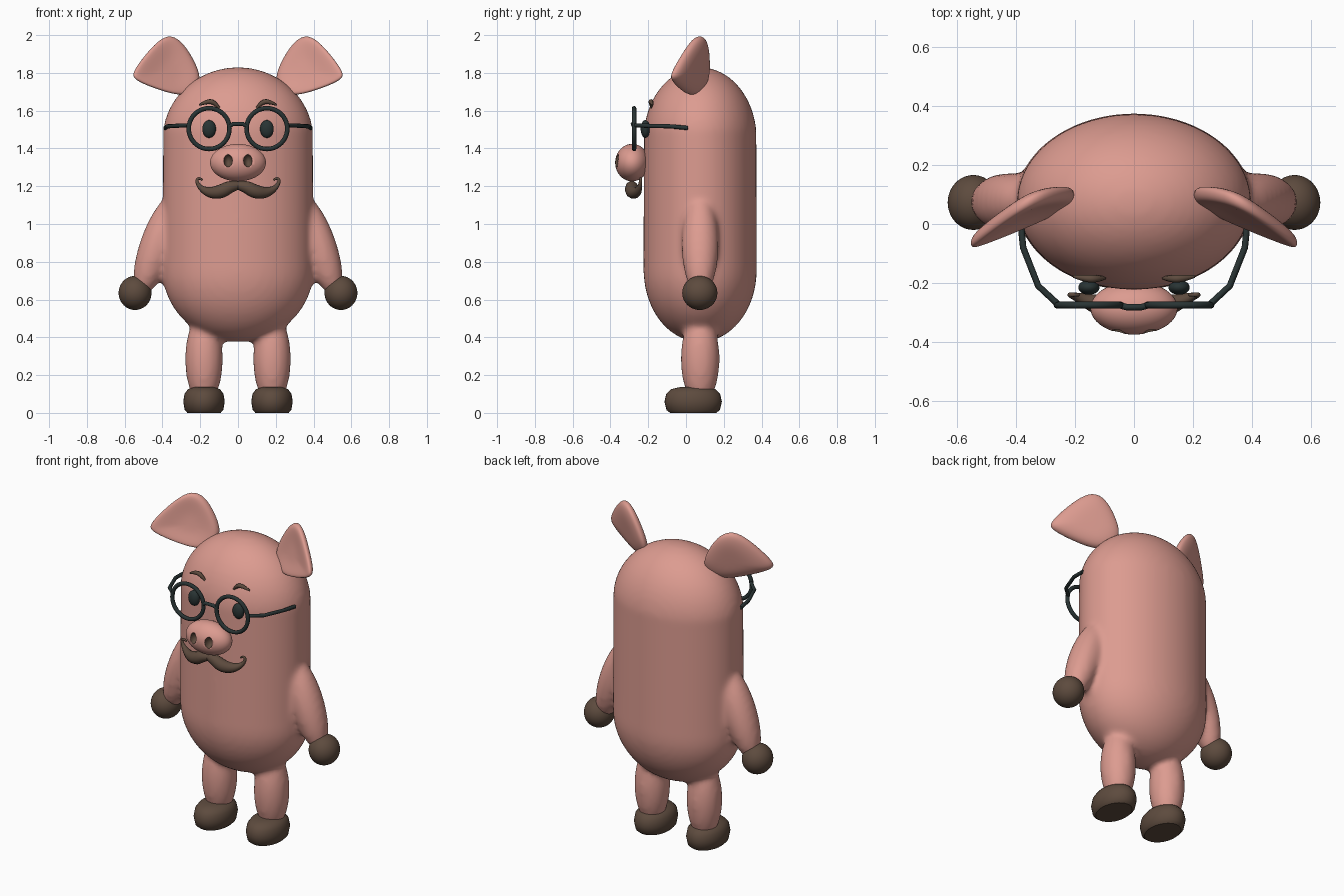
import bpy, bmesh, math
from mathutils import Matrix, Vector

if "Cube" in bpy.data.objects:
    bpy.data.objects.remove(bpy.data.objects["Cube"], do_unlink=True)


def material(name, rgb):
    m = bpy.data.materials.new(name)
    m.use_nodes = True
    m.diffuse_color = (*rgb, 1)
    m.node_tree.nodes["Principled BSDF"].inputs["Base Color"].default_value = (*rgb, 1)
    return m


PINK = material("pink skin", (0.72, 0.33, 0.28))
BROWN = material("dark brown", (0.11, 0.07, 0.048))
DARK = material("dark slate", (0.022, 0.034, 0.034))
MID_Y = 0.075
SIDES = (("left", 1), ("right", -1))


def add_object(name, data, mat):
    ob = bpy.data.objects.new(name, data)
    bpy.context.collection.objects.link(ob)
    data.materials.append(mat)
    return ob


def mesh_object(name, bm, mat):
    bmesh.ops.recalc_face_normals(bm, faces=bm.faces)
    for f in bm.faces:
        f.smooth = True
    me = bpy.data.meshes.new(name)
    bm.to_mesh(me)
    bm.free()
    return add_object(name, me, mat)


def ball(bm, centre, size, tilt=0):
    mat = (Matrix.Translation(centre) @ Matrix.Rotation(tilt, 4, 'Y')
           @ Matrix.Diagonal((*size, 1)))
    return bmesh.ops.create_uvsphere(bm, u_segments=48, v_segments=24, radius=1, matrix=mat)["verts"]


def ball_object(name, centre, size, mat):
    bm = bmesh.new()
    ball(bm, centre, size)
    return mesh_object(name, bm, mat)


def tube(name, points, radius, mat, side=1, radii=None, kind='POLY', res=2):
    cu = bpy.data.curves.new(name, 'CURVE')
    cu.dimensions = '3D'
    cu.bevel_depth = radius
    cu.bevel_resolution = res
    cu.use_fill_caps = True
    sp = cu.splines.new(kind)
    sp.points.add(len(points) - 1)
    for i, (x, y, z) in enumerate(points):
        sp.points[i].co = (x * side, y, z, 1)
        sp.points[i].radius = radii[i] if radii else 1
    if kind == 'NURBS':
        sp.order_u = 3
        sp.use_endpoint_u = True
        sp.resolution_u = 6
    sp.use_smooth = True
    return add_object(name, cu, mat)


# Body: a stretched capsule with arms and legs blended into it
bm = bmesh.new()
for v in ball(bm, (0, 0, 0), (0.4, 0.3, 0.38)):
    v.co.y += MID_Y
    v.co.z += 1.45 if v.co.z > 0.001 else 0.755
for _, s in SIDES:
    ball(bm, (s * 0.425, MID_Y, 0.89), (0.094, 0.098, 0.285), -s * 0.338)
    ball(bm, (s * 0.18, MID_Y, 0.285), (0.1, 0.103, 0.245))
body = mesh_object("body", bm, PINK)
mod = body.modifiers.new("blend", 'REMESH')
mod.mode = 'VOXEL'
mod.voxel_size = 0.016
mod.use_smooth_shade = True
mod = body.modifiers.new("soften", 'SMOOTH')
mod.factor = 0.5
mod.iterations = 10

# Hands and flat-soled feet
FOOT = [(0.8, 0), (0.93, 0.015), (1, 0.06), (0.94, 0.1), (0.78, 0.125), (0.45, 0.137)]
for label, s in SIDES:
    ball_object(label + "_hand", (s * 0.545, 0.073, 0.635), (0.087, 0.093, 0.09), BROWN)
    bm = bmesh.new()
    n = 32
    rings = [[bm.verts.new((s * 0.18 + 0.11 * r * math.cos(math.tau * i / n),
                            0.038 + 0.152 * r * math.sin(math.tau * i / n), z))
              for i in range(n)] for r, z in FOOT]
    for a, b in zip(rings, rings[1:]):
        for i in range(n):
            bm.faces.new((a[i], a[(i + 1) % n], b[(i + 1) % n], b[i]))
    bm.faces.new(rings[0])
    bm.faces.new(rings[-1])
    foot = mesh_object(label + "_foot", bm, BROWN)
    foot.data.polygons[len(foot.data.polygons) - 2].use_smooth = False

# Ears: a leaf outline on a tilted plane, domed behind and dished in front
EAR = [(0.19, 1.77), (0.225, 1.86), (0.285, 1.96), (0.355, 2.01), (0.425, 1.975),
       (0.5, 1.89), (0.565, 1.8), (0.555, 1.765), (0.48, 1.73), (0.38, 1.695),
       (0.29, 1.675), (0.22, 1.7)]
# each layer: scale about the middle, push along y
LAYERS = [(0.3, -0.01), (0.7, -0.022), (0.95, -0.026), (1.0, 0), (0.93, 0.025),
          (0.65, 0.042), (0.3, 0.045)]
cx, cz = 0.36, 1.81
for label, s in SIDES:
    bm = bmesh.new()
    rings = []
    for k, push in LAYERS:
        ring = []
        for x, z in EAR:
            px, pz = cx + (x - cx) * k, cz + (z - cz) * k
            py = 0.105 - 0.48 * (px - 0.2) + 0.22 * (pz - 1.78) + push
            ring.append(bm.verts.new((s * px, py, pz)))
        rings.append(ring)
    n = len(EAR)
    for a, b in zip(rings, rings[1:]):
        for i in range(n):
            bm.faces.new((a[i], a[(i + 1) % n], b[(i + 1) % n], b[i]))
    bm.faces.new(rings[0])
    bm.faces.new(rings[-1])
    ear = mesh_object(label + "_ear", bm, PINK)
    ear.modifiers.new("round", 'SUBSURF').levels = 2
    ear.modifiers["round"].render_levels = 2

# Snout with two hollow nostrils
snout = ball_object("snout", (0, -0.285, 1.325), (0.148, 0.09, 0.099), PINK)
snout.data.materials.append(BROWN)
for label, s in SIDES:
    cutter = ball_object(label + "_nostril_cutter", (s * 0.053, -0.37, 1.335),
                         (0.023, 0.035, 0.034), BROWN)
    cutter.hide_render = True
    cutter.hide_viewport = True
    cut = snout.modifiers.new(label + "_nostril", 'BOOLEAN')
    cut.object = cutter
    cut.solver = 'EXACT'
    cut.material_mode = 'TRANSFER'

# Face details: eyes, brows, moustache
for label, s in SIDES:
    ball_object(label + "_eye", (s * 0.153, -0.215, 1.503), (0.036, 0.025, 0.047), DARK)
    tube(label + "_brow", [(0.1, -0.183, 1.615), (0.125, -0.186, 1.645),
                           (0.165, -0.185, 1.65), (0.205, -0.178, 1.63)],
         0.012, BROWN, s, [0.5, 1.1, 1.1, 0.4], 'NURBS')
    tube(label + "_moustache", [(-0.005, -0.285, 1.205), (0.04, -0.288, 1.2),
                                (0.09, -0.285, 1.17), (0.15, -0.265, 1.165),
                                (0.2, -0.245, 1.19), (0.222, -0.24, 1.23),
                                (0.205, -0.24, 1.246), (0.187, -0.24, 1.232)],
         0.036, BROWN, s, [0.6, 0.95, 1.1, 0.8, 0.38, 0.22, 0.2, 0.15], 'NURBS', 3)

# Glasses: round rims, angular temples, arched bridge
for label, s in SIDES:
    n = 40
    rim = tube(label + "_rim", [(0.153 + 0.108 * math.cos(math.tau * i / n), -0.275,
                                 1.505 + 0.108 * math.sin(math.tau * i / n))
                                for i in range(n)], 0.012, DARK, s)
    rim.data.splines[0].use_cyclic_u = True
    tube(label + "_temple", [(0.255, -0.275, 1.523), (0.325, -0.21, 1.52),
                             (0.376, -0.08, 1.517), (0.385, 0.01, 1.508)], 0.011, DARK, s)
tube("bridge", [(-0.05, -0.275, 1.515), (-0.025, -0.282, 1.53), (0.025, -0.282, 1.53),
                (0.05, -0.275, 1.515)], 0.011, DARK)
